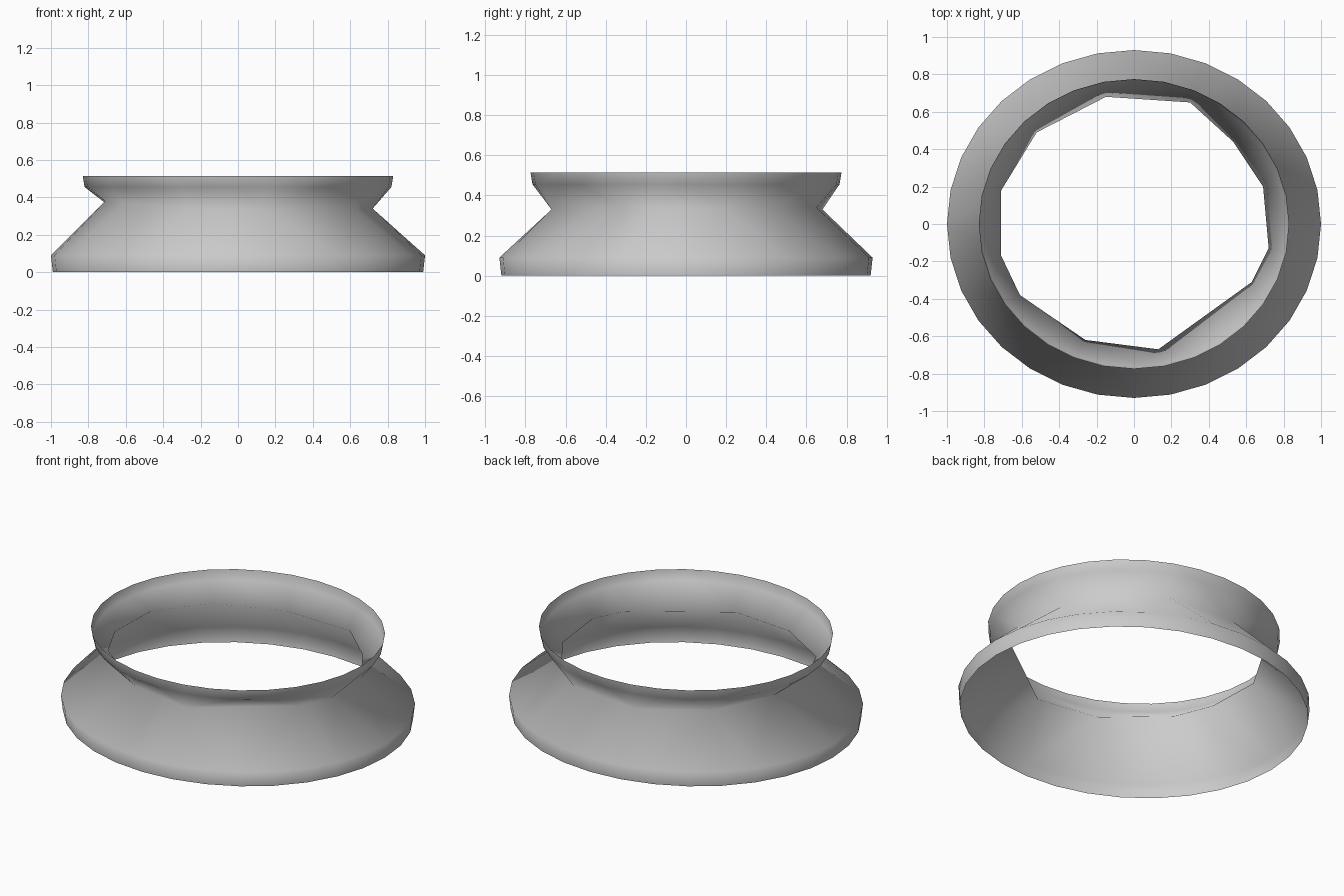
import bpy, bmesh
from math import sin, cos, pi, atan2

if "Cube" in bpy.data.objects:
    bpy.data.objects.remove(bpy.data.objects["Cube"])

bm = bmesh.new()

def oval(rx, ry, z, n=32):
    return [bm.verts.new((rx * cos(2 * pi * i / n), ry * sin(2 * pi * i / n), z)) for i in range(n)]

def angle(v, rx=1.0, ry=0.93):
    return atan2(v.co.y / ry, v.co.x / rx) % (2 * pi)

def zip_rings(a, b):
    """Join two closed rings of different vertex counts with triangles, in angle order."""
    a, b = sorted(a, key=angle), sorted(b, key=angle)
    na, nb, i, j = len(a), len(b), 0, 0
    def at(r, k):
        return angle(r[k % len(r)]) + 2 * pi * (k // len(r))
    while i < na or j < nb:
        step_a = j >= nb or (i < na and at(a, i) + at(a, i + 1) <= at(b, j) + at(b, j + 1))
        if step_a:
            bm.faces.new((a[i % na], a[(i + 1) % na], b[j % nb]))
            i += 1
        else:
            bm.faces.new((a[i % na], b[(j + 1) % nb], b[j % nb]))
            j += 1

# base band, irregular faceted waist, upper band
foot = oval(0.99, 0.92, 0.0)
hip = oval(1.0, 0.93, 0.09)
waist_points = [(0.69, 0.20, 0.33), (0.53, 0.44, 0.34), (0.30, 0.65, 0.34), (-0.15, 0.68, 0.33),
                (-0.52, 0.49, 0.35), (-0.71, 0.18, 0.37), (-0.71, -0.17, 0.38),
                (-0.61, -0.38, 0.37), (-0.26, -0.62, 0.34), (0.13, -0.67, 0.33),
                (0.63, -0.31, 0.34), (0.72, -0.13, 0.34)]
waist = [bm.verts.new(p) for p in waist_points]
collar = oval(0.82, 0.765, 0.455)
rim = oval(0.83, 0.775, 0.515)
for lower, upper in ((foot, hip), (hip, waist), (waist, collar), (collar, rim)):
    zip_rings(lower, upper)

bmesh.ops.recalc_face_normals(bm, faces=bm.faces)
for f in bm.faces:
    f.smooth = True
mesh = bpy.data.meshes.new("flared_ring")
bm.to_mesh(mesh)
bm.free()
ring = bpy.data.objects.new("flared_ring", mesh)
bpy.context.collection.objects.link(ring)
